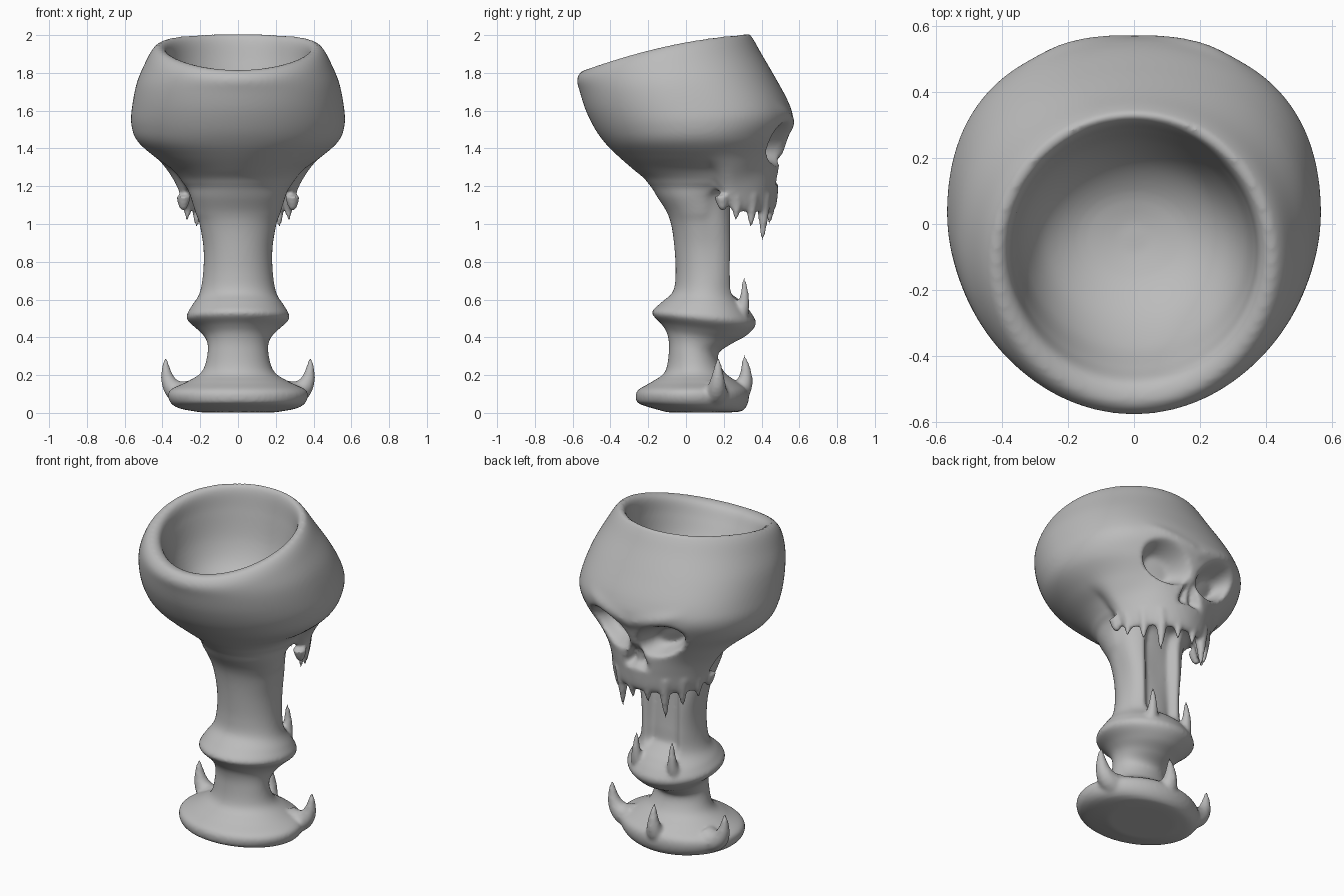
import bpy, bmesh, math
from mathutils import Vector

cube = bpy.data.objects.get("Cube")
if cube:
    bpy.data.objects.remove(cube)

mat = bpy.data.materials.new("grey clay")
mat.use_nodes = True
colour = (0.5, 0.5, 0.5, 1)
mat.diffuse_color = colour
mat.node_tree.nodes["Principled BSDF"].inputs["Base Color"].default_value = colour

bm = bmesh.new()


def smooth(a, b, v):
    t = min(1, max(0, (v - a) / (b - a)))
    return t * t * (3 - 2 * t)


def loft(rings):
    """Skin a list of point rings into the sculpt, with both ends capped."""
    rows = [[bm.verts.new(p) for p in ring] for ring in rings]
    n = len(rows[0])
    faces = [bm.faces.new(rows[0][::-1]), bm.faces.new(rows[-1])]
    for a, b in zip(rows, rows[1:]):
        for i in range(n):
            j = (i + 1) % n
            faces.append(bm.faces.new((a[i], a[j], b[j], b[i])))
    bmesh.ops.recalc_face_normals(bm, faces=faces)


def spike(base, mid, tip, radius):
    """A tapered horn along a quadratic curve."""
    a, b, c = Vector(base), Vector(mid), Vector(tip)
    side = (b - a).cross(c - b)
    side = side.normalized() if side.length > 1e-5 else Vector((1, 0, 0))
    rings = []
    for k in range(11):
        t = k / 10
        p = a * (1 - t) ** 2 + b * 2 * t * (1 - t) + c * t * t
        d = ((b - a) * (1 - t) + (c - b) * t).normalized()
        w = d.cross(side)
        r = radius * (1 - t) ** 0.75 + 0.005
        rings.append([p + r * (side * math.cos(q) + w * math.sin(q))
                      for q in (math.tau * i / 12 for i in range(12))])
    loft(rings)


# Rings: half width, front y, face y, front z, face z
stem = [
    (.20, -.1, .24, .003, .003), (.32, -.24, .3, .045, .012), (.365, -.265, .33, .075, .06),
    (.36, -.255, .325, .12, .12), (.27, -.18, .27, .165, .165), (.19, -.11, .2, .22, .22),
    (.16, -.09, .17, .34, .31), (.17, -.1, .24, .42, .365), (.21, -.13, .32, .47, .41),
    (.272, -.18, .37, .53, .47), (.25, -.13, .345, .585, .53), (.205, -.07, .28, .64, .62),
    (.185, -.055, .265, .73, .74), (.182, -.06, .255, .86, .87), (.2, -.075, .25, .98, .99),
]
skull = [
    (.225, -.1, .26, 1.06, 1.1), (.25, -.15, .3, 1.14, 1.17), (.27, -.18, .39, 1.19, 1.17),
    (.29, -.2, .44, 1.215, 1.07), (.31, -.225, .475, 1.245, 1.09), (.35, -.28, .49, 1.29, 1.2),
    (.44, -.36, .505, 1.36, 1.34), (.535, -.425, .54, 1.425, 1.46), (.565, -.48, .565, 1.5, 1.56),
    (.56, -.53, .54, 1.6, 1.65), (.535, -.562, .47, 1.7, 1.78), (.49, -.577, .4, 1.76, 1.9),
    (.45, -.56, .355, 1.8, 1.98), (.415, -.53, .33, 1.815, 2.006), (.38, -.48, .305, 1.8, 1.97),
    (.365, -.435, .285, 1.73, 1.85), (.335, -.37, .25, 1.63, 1.68), (.27, -.28, .19, 1.54, 1.56),
    (.17, -.18, .1, 1.48, 1.485), (.04, -.08, .0, 1.455, 1.455),
]
SEG, SUB = 144, 9


def catmull(p, t):
    a, b, c, d = p
    return [.5 * (2 * y + (z - x) * t + (2 * x - 5 * y + 4 * z - w) * t * t
                  + (3 * y - x - 3 * z + w) * t ** 3) for x, y, z, w in zip(a, b, c, d)]


def carve(x, y, z):
    """Press the eye sockets and nose into the face and raise the brow."""
    ax = abs(x)
    # Slanted sockets
    u, v = ax - .17, z - 1.425 - .3 * (ax - .17)
    eye = 1 - smooth(.5, 1.1, math.hypot(u / .142, v / .105))
    # Nose hole, narrow at the top, with a septum
    w = max(0.01, .08 - .4 * (z - 1.24))
    nose = (1 - smooth(.5, 1.1, ax / w)) * smooth(1.2, 1.25, z) * (1 - smooth(1.31, 1.38, z))
    nose *= .6 + .4 * smooth(0, .03, ax)
    # Brow ridge
    brow = math.exp(-((z - 1.56 - .3 * (ax - .15)) / .035) ** 2) * (1 - smooth(.2, .36, ax))
    # Hollow cheeks
    cheek = math.exp(-(((ax - .3) / .08) ** 2 + ((z - 1.25) / .07) ** 2))
    return y - .12 * eye - .06 * nose + .012 * brow - .015 * cheek


table = stem + skull
body = []
for i in range(len(table) - 1):
    quad = [table[min(max(i + k, 0), len(table) - 1)] for k in (-1, 0, 1, 2)]
    for step in range(SUB):
        jaw = i + step / SUB - len(stem)
        hx, yf, yb, zf, zb = catmull(quad, step / SUB)
        # The jaw hangs down on the face side only
        hang = smooth(-1, 0, jaw) * (1 - smooth(5, 7, jaw))
        # Squarer corners at the temples and the throat pillars
        square = .05 * math.exp(-((jaw - 9) / 2) ** 2) + .14 * math.exp(-((jaw + 1.5) / 1.6) ** 2)
        lift = .032 * smooth(9, 12, jaw) * (1 - smooth(15, 17, jaw))
        ring = []
        for k in range(SEG):
            q = math.tau * k / SEG
            s, c = math.sin(q), math.cos(q)
            t = (.5 + .5 * s) * (1 - hang) + smooth(.05, .42, s) * hang
            full = 1 + (square * math.sin(2 * q) ** 2 if s > 0 else 0)
            x, y = hx * c * full, (yf + yb) / 2 + (yb - yf) / 2 * s * full
            z = zf + (zb - zf) * t + lift * c * c
            if 4 <= jaw <= 11 and s > 0:
                y = carve(x, y, z)
            # Wide throat hollow down the face side of the stem
            if jaw < 1.5 and s > 0:
                y -= .055 * (1 - smooth(.07, .13, abs(x))) * smooth(.58, .66, z)
            ring.append((x, y, z))
        body.append(ring)
loft(body)

# Upper teeth along the jaw edge, mirrored
for deg, tip, rad in ((10, 1.0, .034), (29, .91, .042), (47, .98, .038), (64, 1.02, .032), (78, 1.07, .035)):
    for side in (-1, 1):
        f = math.radians(deg) * side
        x, y = .295 * math.sin(f), .12 + .325 * math.cos(f)
        spike((x, y, 1.15), (x, y + .01, 1.08), (x * 1.02, y, tip), rad)

# Collar teeth and side foot horns, mirrored
for side in (-1, 1):
    spike((side * .12, .27, .48), (side * .125, .325, .56), (side * .12, .305, .72), .042)
    spike((side * .25, .15, .1), (side * .395, .17, .09), (side * .382, .17, .295), .072)

# Horn at the middle of the foot on the face side
spike((0, .2, .1), (0, .355, .08), (0, .305, .31), .075)

# Fuse everything into one softly blended sculpt
me = bpy.data.meshes.new("skull_goblet")
bm.to_mesh(me)
bm.free()
me.materials.append(mat)
goblet = bpy.data.objects.new("skull_goblet", me)
bpy.context.collection.objects.link(goblet)
fuse = goblet.modifiers.new("fuse", 'REMESH')
fuse.mode = 'VOXEL'
fuse.voxel_size = .011
fuse.use_smooth_shade = True
soften = goblet.modifiers.new("soften", 'SMOOTH')
soften.factor = .5
soften.iterations = 6
